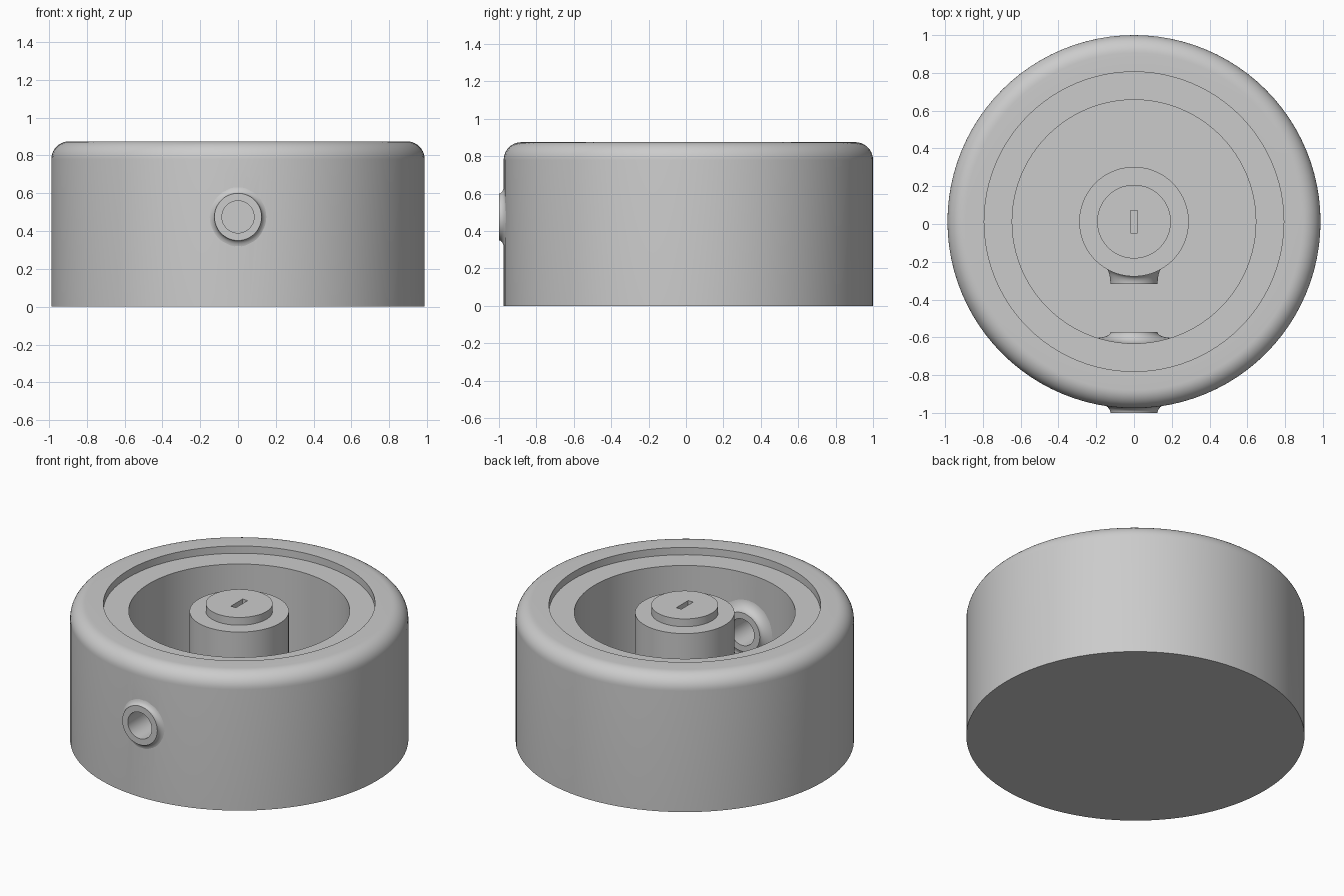
import bpy, bmesh
from math import sin, cos, pi, sqrt, radians
from mathutils import Matrix, Vector

if "Cube" in bpy.data.objects:
    bpy.data.objects.remove(bpy.data.objects["Cube"], do_unlink=True)

CY = 0.0125            # y of the main axis
R_OUT, R_BORE, R_POST = 0.9875, 0.645, 0.29
TOP, LEDGE, FLOOR = 0.875, 0.828, 0.13
PORT_Z, HOLE_R, TIP_R = 0.475, 0.085, 0.125

grey = bpy.data.materials.new("plain grey")
grey.use_nodes = True
grey.diffuse_color = (0.6, 0.6, 0.6, 1)
grey.node_tree.nodes["Principled BSDF"].inputs["Base Color"].default_value = (0.6, 0.6, 0.6, 1)


def make_object(name, bm):
    mesh = bpy.data.meshes.new(name)
    bm.to_mesh(mesh)
    bm.free()
    mesh.materials.append(grey)
    obj = bpy.data.objects.new(name, mesh)
    bpy.context.collection.objects.link(obj)
    return obj


def select_only(obj):
    bpy.ops.object.select_all(action='DESELECT')
    obj.select_set(True)
    bpy.context.view_layer.objects.active = obj


def smooth(obj):
    select_only(obj)
    bpy.ops.object.shade_smooth_by_angle(angle=radians(30))


def lathe(name, profile, steps=96):
    """Spin an (r, z) profile around the main axis."""
    bm = bmesh.new()
    vs = [bm.verts.new((r, CY, z)) for r, z in profile]
    edges = [bm.edges.new(p) for p in zip(vs, vs[1:])]
    bmesh.ops.spin(bm, geom=vs + edges, cent=(0, CY, 0), axis=(0, 0, 1),
                   angle=2 * pi, steps=steps, use_duplicate=False)
    bmesh.ops.remove_doubles(bm, verts=bm.verts, dist=1e-4)
    bmesh.ops.recalc_face_normals(bm, faces=bm.faces)
    return make_object(name, bm)


def cut(target, cutter):
    cutter.hide_render = True
    mod = target.modifiers.new("cut", 'BOOLEAN')
    mod.operation, mod.solver, mod.object = 'DIFFERENCE', 'EXACT', cutter
    select_only(target)
    bpy.ops.object.modifier_apply(modifier=mod.name)
    bpy.data.objects.remove(cutter, do_unlink=True)


def bore_cutter(y0, y1):
    bm = bmesh.new()
    place = Matrix.Translation((0, (y0 + y1) / 2, PORT_Z)) @ Matrix.Rotation(pi / 2, 4, 'X')
    bmesh.ops.create_cone(bm, cap_ends=True, segments=48, radius1=HOLE_R,
                          radius2=HOLE_R, depth=y1 - y0, matrix=place)
    return make_object("hole_cutter", bm)


def port(name, tip_y, flare_r, wall_r, facing, steps=48, arc=8):
    """Tube end whose fillet blends into a round wall."""
    def wall(x):
        return CY - sqrt(wall_r ** 2 - x ** 2) - facing * 0.002

    bm = bmesh.new()
    rows = []
    for i in range(steps):
        c, s = cos(2 * pi * i / steps), sin(2 * pi * i / steps)
        pts = [(HOLE_R, wall(HOLE_R * c)), (HOLE_R, tip_y)]
        end = wall(flare_r * c)
        for k in range(arc + 1):
            t = pi / 2 * k / arc
            pts.append((TIP_R + (flare_r - TIP_R) * (1 - cos(t)),
                        tip_y + (end - tip_y) * sin(t)))
        rows.append([bm.verts.new((r * c, y, PORT_Z + r * s)) for r, y in pts])
    for a, b in zip(rows, rows[1:] + rows[:1]):
        for k in range(len(a) - 1):
            bm.faces.new((a[k], a[k + 1], b[k + 1], b[k]))
    # Turn the normals so the tip ring looks away from the wall
    bm.normal_update()
    bm.faces.ensure_lookup_table()
    if bm.faces[1].normal.y * facing < 0:
        bmesh.ops.reverse_faces(bm, faces=bm.faces)
    smooth(make_object(name, bm))


# Round housing with a filleted rim, stepped ledge and deep bore
FILLET = 0.095
rim = [(R_OUT - FILLET + FILLET * cos(pi / 2 * k / 10),
        TOP - FILLET + FILLET * sin(pi / 2 * k / 10)) for k in range(11)]
housing = lathe("housing", [(0, 0), (R_OUT, 0)] + rim + [
    (0.793, TOP), (0.793, LEDGE), (R_BORE, LEDGE), (R_BORE, FLOOR), (0, FLOOR)])
cut(housing, bore_cutter(-1.1, -0.5))
smooth(housing)

# Central post with a raised cap and a small slot
post = lathe("center_post", [
    (0, FLOOR - 0.02), (R_POST, FLOOR - 0.02), (R_POST, 0.825),
    (0.195, 0.825), (0.195, TOP), (0, TOP)])
cut(post, bore_cutter(-0.4, -0.16))
bm = bmesh.new()
bmesh.ops.create_cube(bm, size=1, matrix=Matrix.Translation((0, CY, TOP))
                      @ Matrix.Diagonal(Vector((0.036, 0.12, 0.06, 1))))
cut(post, make_object("slot_cutter", bm))
smooth(post)

# Tube ends: outside the housing, inside its wall, and on the post
port("outer_port", -1.0, 0.172, R_OUT, -1)
port("inner_wall_port", -0.573, 0.2, R_BORE, 1)
port("post_port", -0.318, 0.155, R_POST, -1)
